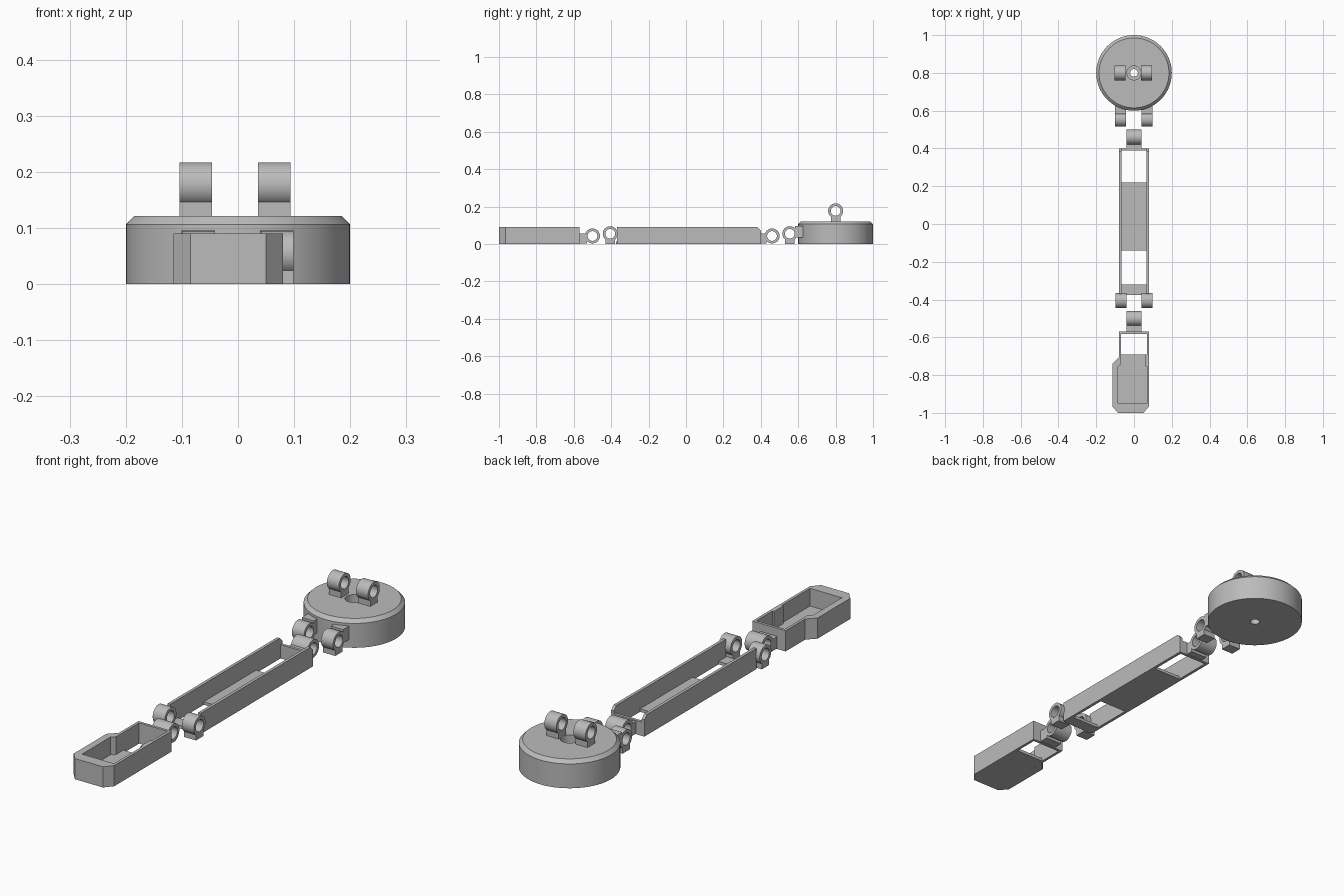
import bpy, bmesh, math
from mathutils import Matrix, Vector

cube = bpy.data.objects.get("Cube")
if cube:
    bpy.data.objects.remove(cube, do_unlink=True)

grey = bpy.data.materials.new("plain grey")
grey.use_nodes = True
grey.diffuse_color = (0.5, 0.5, 0.5, 1)
grey.node_tree.nodes["Principled BSDF"].inputs["Base Color"].default_value = grey.diffuse_color


def finish(name, bm, smooth=False):
    bmesh.ops.recalc_face_normals(bm, faces=bm.faces)
    mesh = bpy.data.meshes.new(name)
    bm.to_mesh(mesh)
    bm.free()
    mesh.materials.append(grey)
    ob = bpy.data.objects.new(name, mesh)
    bpy.context.collection.objects.link(ob)
    if smooth:
        bpy.ops.object.select_all(action='DESELECT')
        ob.select_set(True)
        bpy.context.view_layer.objects.active = ob
        bpy.ops.object.shade_smooth_by_angle(angle=math.radians(30))
    return ob


def box(name, x, y, z):
    bm = bmesh.new()
    bmesh.ops.create_cube(bm, size=1)
    for v in bm.verts:
        v.co = Vector([a + (c + 0.5) * (b - a) for c, (a, b) in zip(v.co, (x, y, z))])
    return finish(name, bm)


def lathe(name, profile, centre, along_x=False, steps=64):
    """Spin a closed (radius, height) profile into a solid ring."""
    bm = bmesh.new()
    rings = []
    for i in range(steps):
        a = math.tau * i / steps
        rings.append([bm.verts.new((r * math.cos(a), r * math.sin(a), h)) for r, h in profile])
    n = len(profile)
    for i in range(steps):
        p, q = rings[i], rings[(i + 1) % steps]
        for j in range(n):
            k = (j + 1) % n
            bm.faces.new((p[j], q[j], q[k], p[k]))
    turn = Matrix.Rotation(math.pi / 2, 4, 'Y') if along_x else Matrix()
    bm.transform(Matrix.Translation(centre) @ turn)
    return finish(name, bm, True)


def extrude(name, loops, depth, place=Matrix()):
    """Fill outlines (the second is a hole) and push them up by depth."""
    bm = bmesh.new()
    for loop in loops:
        vs = [bm.verts.new((x, y, 0)) for x, y in loop]
        for a, b in zip(vs, vs[1:] + vs[:1]):
            bm.edges.new((a, b))
    bmesh.ops.triangle_fill(bm, use_beauty=True, edges=bm.edges[:])
    new = bmesh.ops.extrude_face_region(bm, geom=bm.faces[:])["geom"]
    bmesh.ops.translate(bm, vec=(0, 0, depth),
                        verts=[v for v in new if isinstance(v, bmesh.types.BMVert)])
    bm.transform(place)
    return finish(name, bm)


def eye(name, x, y, z, half):
    ring = [(0.026, -half), (0.04, -half), (0.04, half), (0.026, half)]
    return lathe(name, ring, (x, y, z), True, 40)


def eye_pair(name, x0, y, z, foot_z):
    """Two hinge eyes, each standing on a small foot."""
    for side, word in ((-1, "right"), (1, "left")):
        x = x0 + side * 0.07
        eye(f"{name}_{word}", x, y, z, 0.029)
        box(f"{name}_foot_{word}", (x - 0.029, x + 0.029), (y - 0.025, y + 0.025), (foot_z, z - 0.028))


def tongue(name, y, wall_y):
    """Single centre eye with the block that ties it to a wall."""
    eye(name, 0, y, 0.043, 0.04)
    near = y + math.copysign(0.03, wall_y - y)
    box(name + "_block", (-0.04, 0.04), sorted((near, wall_y)), (0.003, 0.055))


# Round base with chamfered rim and stepped bore
lathe("base_disc", [(0.02, 0), (0.2, 0), (0.2, 0.106), (0.185, 0.121),
                    (0.037, 0.121), (0.037, 0.075), (0.02, 0.075)], (0, 0.8, 0), steps=96)
eye_pair("base_top_eye", -0.005, 0.8, 0.177, 0.12)
eye_pair("base_front_eye", -0.002, 0.555, 0.055, 0)
for side, word in ((-1, "right"), (1, "left")):
    x = side * 0.07 - 0.002
    box(f"base_arm_{word}", (x - 0.029, x + 0.029), (0.583, 0.635), (0.035, 0.095))

# Middle link: two side walls, floor plates and end wall
wall = [(-0.37, 0), (0.4, 0), (0.4, 0.073), (0.383, 0.09), (-0.37, 0.09)]
yz_to_world = Matrix(((0, 0, 1, 0), (1, 0, 0, 0), (0, 1, 0, 0), (0, 0, 0, 1)))
for x, word in ((-0.08, "right"), (0.067, "left")):
    extrude(f"link_wall_{word}", [wall], 0.013, Matrix.Translation((x, 0, 0)) @ yz_to_world)
box("link_floor", (-0.07, 0.07), (-0.14, 0.22), (0, 0.013))
box("link_front_strip", (-0.07, 0.07), (-0.375, -0.32), (0, 0.013))
box("link_end_wall", (-0.07, 0.07), (0.388, 0.4), (0, 0.06))
tongue("link_tongue", 0.46, 0.395)
eye_pair("link_front_eye", 0, -0.405, 0.055, 0)

# End tray: bulged outline with open inside
outer = [(-0.08, -0.57), (0.08, -0.57), (0.08, -0.965), (0.05, -1), (-0.085, -1),
         (-0.115, -0.965), (-0.115, -0.74), (-0.08, -0.705)]
inner = [(-0.068, -0.582), (0.068, -0.582), (0.068, -0.69), (0.06, -0.69), (0.06, -0.755),
         (0.068, -0.755), (0.068, -0.95), (-0.085, -0.95), (-0.085, -0.755), (-0.068, -0.74)]
extrude("tray_wall", [outer, inner], 0.09)
box("tray_floor", (-0.09, 0.072), (-0.96, -0.75), (0, 0.013))
box("tray_floor_neck", (-0.072, 0.072), (-0.75, -0.69), (0, 0.013))
tongue("tray_tongue", -0.5, -0.575)
